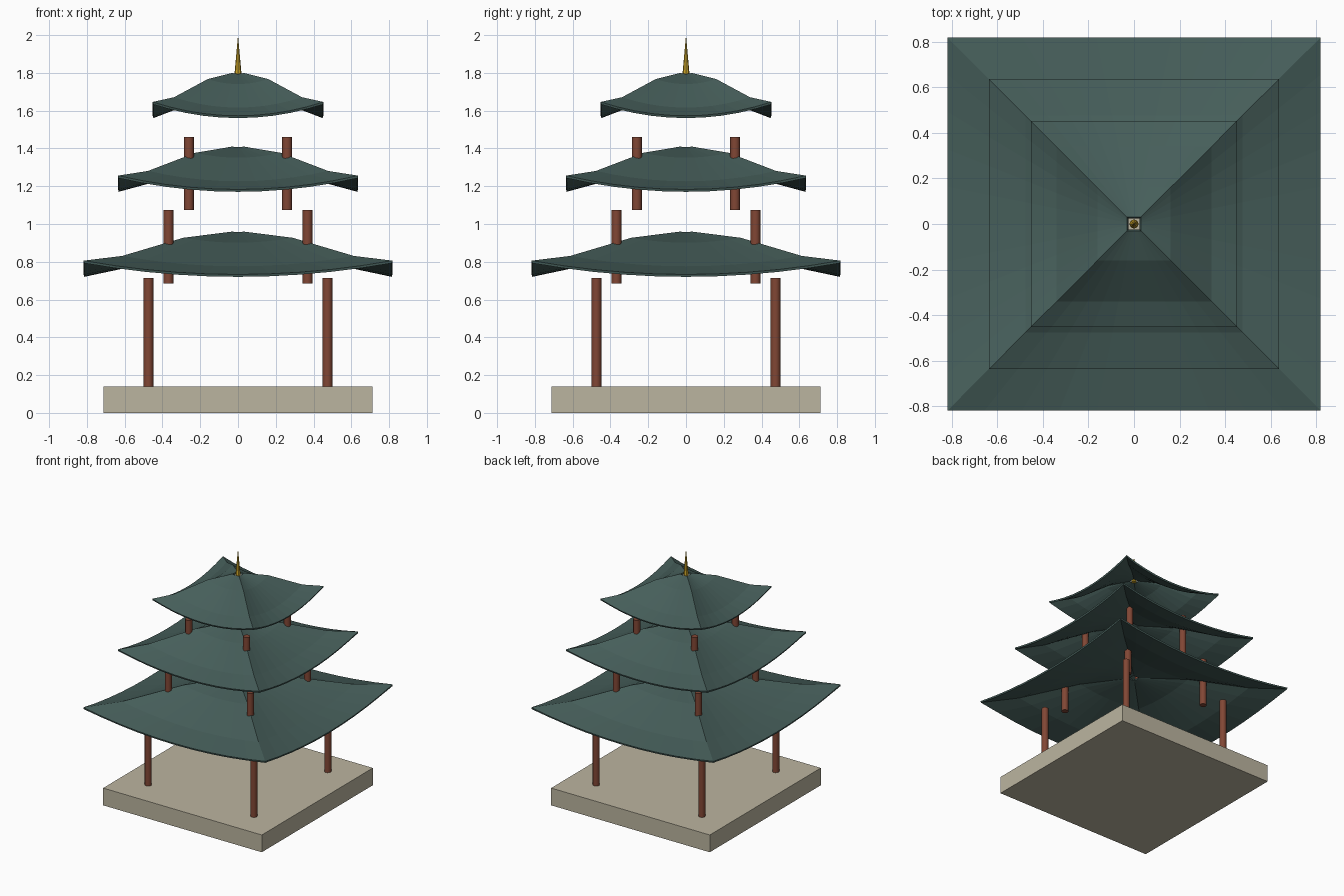
import bpy, math

if "Cube" in bpy.data.objects:
    bpy.data.objects.remove(bpy.data.objects["Cube"])


def material(name, rgb):
    m = bpy.data.materials.new(name)
    m.diffuse_color = (*rgb, 1)
    m.use_nodes = True
    m.node_tree.nodes["Principled BSDF"].inputs["Base Color"].default_value = m.diffuse_color
    return m


STONE = material("stone", (0.50, 0.46, 0.35))
WOOD = material("red_wood", (0.22, 0.062, 0.035))
TILE = material("green_tile", (0.061, 0.112, 0.102))
GOLD = material("gold", (0.58, 0.36, 0.02))


def finish(name, mat):
    ob = bpy.context.object
    ob.name = name
    ob.data.materials.append(mat)
    return ob


def roof(name, half, z0, segs=10, thick=0.013):
    """Thin square bell-shaped shell with upswept corners, open at the top."""
    # (half width of ring, hip height above the eave bottom)
    rings = [(half, 0.086), (half * 0.75, 0.111), (half * 0.355, 0.207), (0.03, 0.24)]
    lift = 0.073
    verts, faces = [], []
    n = 4 * segs
    for w, hip in rings:
        for side in range(4):
            c, s = round(math.cos(side * math.pi / 2)), round(math.sin(side * math.pi / 2))
            for k in range(segs):
                t = -1 + 2 * k / segs
                x, y = t * w, -w
                z = z0 + hip - lift * (w / half) * (1 - t * t)
                verts.append((c * x - s * y, s * x + c * y, z))
    for r in range(len(rings) - 1):
        for j in range(n):
            a, b = r * n + j, r * n + (j + 1) % n
            faces.append((a, b, b + n, a + n))
    me = bpy.data.meshes.new(name)
    me.from_pydata(verts, [], faces)
    me.materials.append(TILE)
    ob = bpy.data.objects.new(name, me)
    bpy.context.collection.objects.link(ob)
    mod = ob.modifiers.new("thickness", "SOLIDIFY")
    mod.thickness = thick
    mod.offset = -1


def columns(name, pos, z0, z1, radius=0.026):
    for i, (sx, sy) in enumerate([(-1, -1), (1, -1), (1, 1), (-1, 1)]):
        bpy.ops.mesh.primitive_cylinder_add(vertices=12, radius=radius, depth=z1 - z0,
                                            location=(sx * pos, sy * pos, (z0 + z1) / 2))
        finish(f"{name}_{i + 1}", WOOD)
        bpy.ops.object.shade_smooth_by_angle(angle=math.radians(40))


# Stone platform
bpy.ops.mesh.primitive_cube_add(size=1, location=(0, 0, 0.07))
bpy.context.object.scale = (1.424, 1.424, 0.14)
finish("platform", STONE)

# Corner columns of each storey
columns("lower_column", 0.474, 0.14, 0.715)
columns("middle_column", 0.368, 0.685, 1.075)
columns("upper_column", 0.26, 1.075, 1.46)

# Three stacked roofs
roof("lower_roof", 0.817, 0.72)
roof("middle_roof", 0.635, 1.17)
roof("upper_roof", 0.452, 1.56)

# Finial spire
bpy.ops.mesh.primitive_cone_add(vertices=8, radius1=0.02, radius2=0, depth=0.22,
                                location=(0, 0, 1.89))
finish("spire", GOLD)
